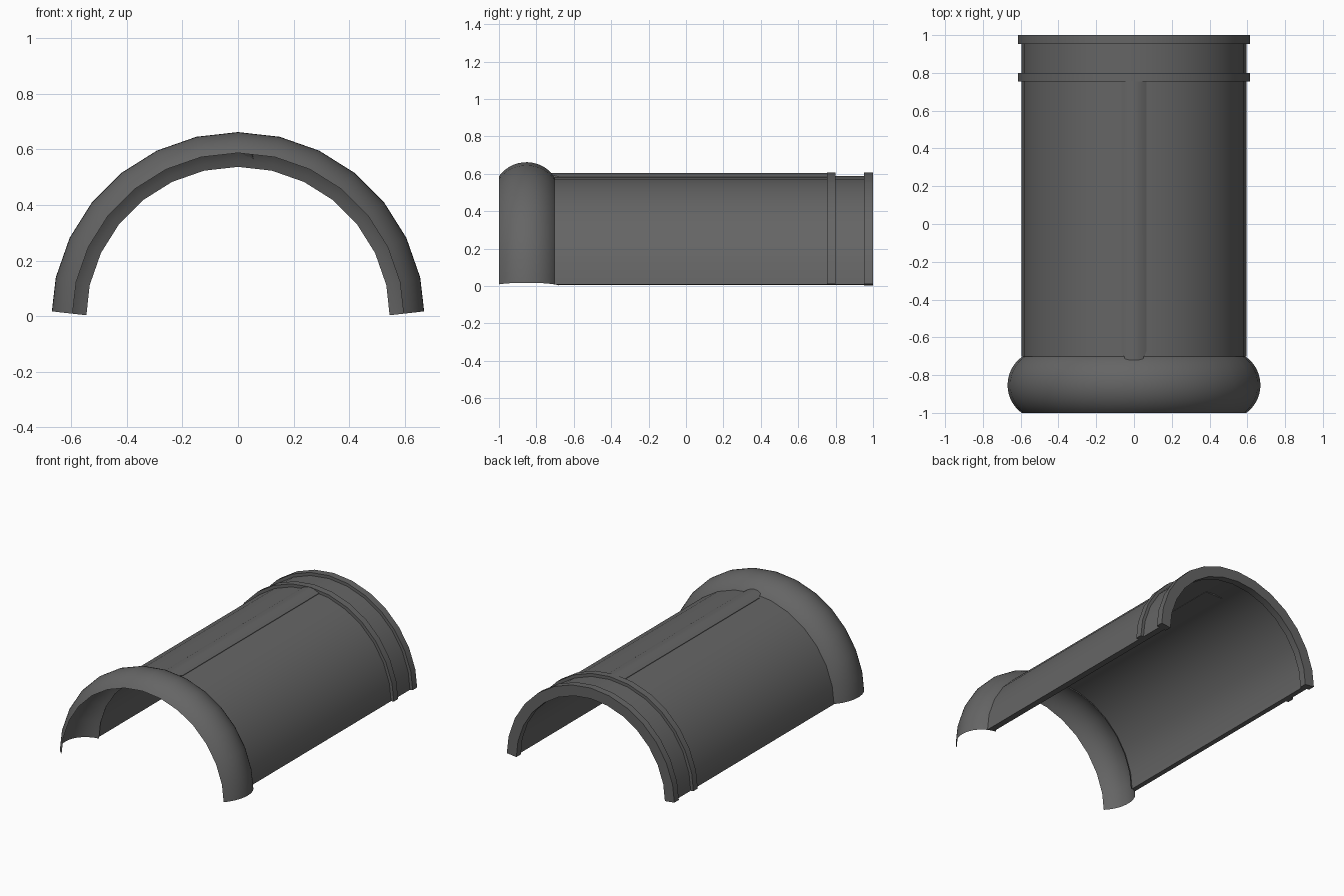
import bpy, bmesh, math
from mathutils import Vector

if "Cube" in bpy.data.objects:
    bpy.data.objects.remove(bpy.data.objects["Cube"])

SEG = 14                      # facets over the half round
R, ZC, CUT = 0.597, -0.01, 0.009   # radius, centre height, height of the cut ends

mat = bpy.data.materials.new("dark_grey")
mat.diffuse_color = (0.13, 0.13, 0.13, 1)
mat.use_nodes = True
mat.node_tree.nodes["Principled BSDF"].inputs["Base Color"].default_value = mat.diffuse_color


def arch(offset):
    """Half-round (x, z) points pushed outwards along the surface normal."""
    base = [Vector((R * math.cos(math.pi * i / SEG), ZC + R * math.sin(math.pi * i / SEG)))
            for i in range(SEG + 1)]
    for end, nxt in ((0, 1), (SEG, SEG - 1)):      # trim both ends level
        f = (CUT - base[end].y) / (base[nxt].y - base[end].y)
        base[end] = base[end].lerp(base[nxt], f)
    pts = []
    for i, p in enumerate(base):
        if 0 < i < SEG:
            n = (p - Vector((0, ZC))).normalized()
        else:
            a = math.pi / SEG * (0.5 if i == 0 else SEG - 0.5)
            n = Vector((math.cos(a), math.sin(a)))
        pts.append(p + n * offset)
    return pts


def finish(name, bm):
    bmesh.ops.recalc_face_normals(bm, faces=bm.faces)
    me = bpy.data.meshes.new(name)
    bm.to_mesh(me)
    bm.free()
    me.materials.append(mat)
    ob = bpy.data.objects.new(name, me)
    bpy.context.collection.objects.link(ob)
    bpy.ops.object.select_all(action='DESELECT')
    ob.select_set(True)
    bpy.context.view_layer.objects.active = ob
    bpy.ops.object.shade_smooth_by_angle(angle=math.radians(30))
    return ob


def sweep(name, profile, closed=True):
    """Sweep a (y, offset) profile around the half round."""
    bm = bmesh.new()
    rows = [[bm.verts.new((p.x, y, p.y)) for p in arch(off)] for y, off in profile]
    pairs = list(zip(rows, rows[1:]))
    if closed:
        pairs.append((rows[-1], rows[0]))
    for a, b in pairs:
        for i in range(SEG):
            bm.faces.new((a[i], a[i + 1], b[i + 1], b[i]))
    if closed:
        bm.faces.new([r[0] for r in rows])
        bm.faces.new([r[-1] for r in rows])
    return finish(name, bm)


def band(name, y0, y1, inner, outer):
    return sweep(name, [(y0, inner), (y0, outer), (y1, outer), (y1, inner)])


# Main half-round tile wall, front edge sloped to meet the collar lip
sweep("tile_body", [(-0.702, 0), (0.999, 0), (0.999, -0.038), (-0.682, -0.038)])

# Two raised bands at the back end
band("middle_band", 0.755, 0.80, -0.02, 0.020)
band("end_band", 0.953, 1.0, -0.05, 0.020)

# Bulging thin-walled collar at the front, curling inwards behind the wall edge
half, rise = 0.1475, 0.075
rad = (half ** 2 + rise ** 2) / (2 * rise)
a0 = -math.asin(half / rad)
a1 = math.acos((rad - rise - 0.05) / rad)
collar = []
for k in range(17):
    a = a0 + (a1 - a0) * k / 16
    collar.append((-0.8525 + rad * math.sin(a), rad * math.cos(a) - (rad - rise)))
sweep("front_collar", collar, closed=False)

# Low crowned rib along the top, showing inside and outside
half_rib = [(0.065, 0.540), (0.065, 0.583), (0.045, 0.594), (0.023, 0.602)]
rib = half_rib + [(0, 0.605)] + [(-x, z) for x, z in reversed(half_rib)]
bm = bmesh.new()
front = [bm.verts.new((x, -0.72 if z > 0.59 else -0.675, z)) for x, z in rib]
back = [bm.verts.new((x, 0.77, z)) for x, z in rib]
for i in range(len(rib)):
    j = (i + 1) % len(rib)
    bm.faces.new((front[i], front[j], back[j], back[i]))
bmesh.ops.triangulate(bm, faces=[bm.faces.new(front)])
bm.faces.new(back)
finish("crown_rib", bm)
